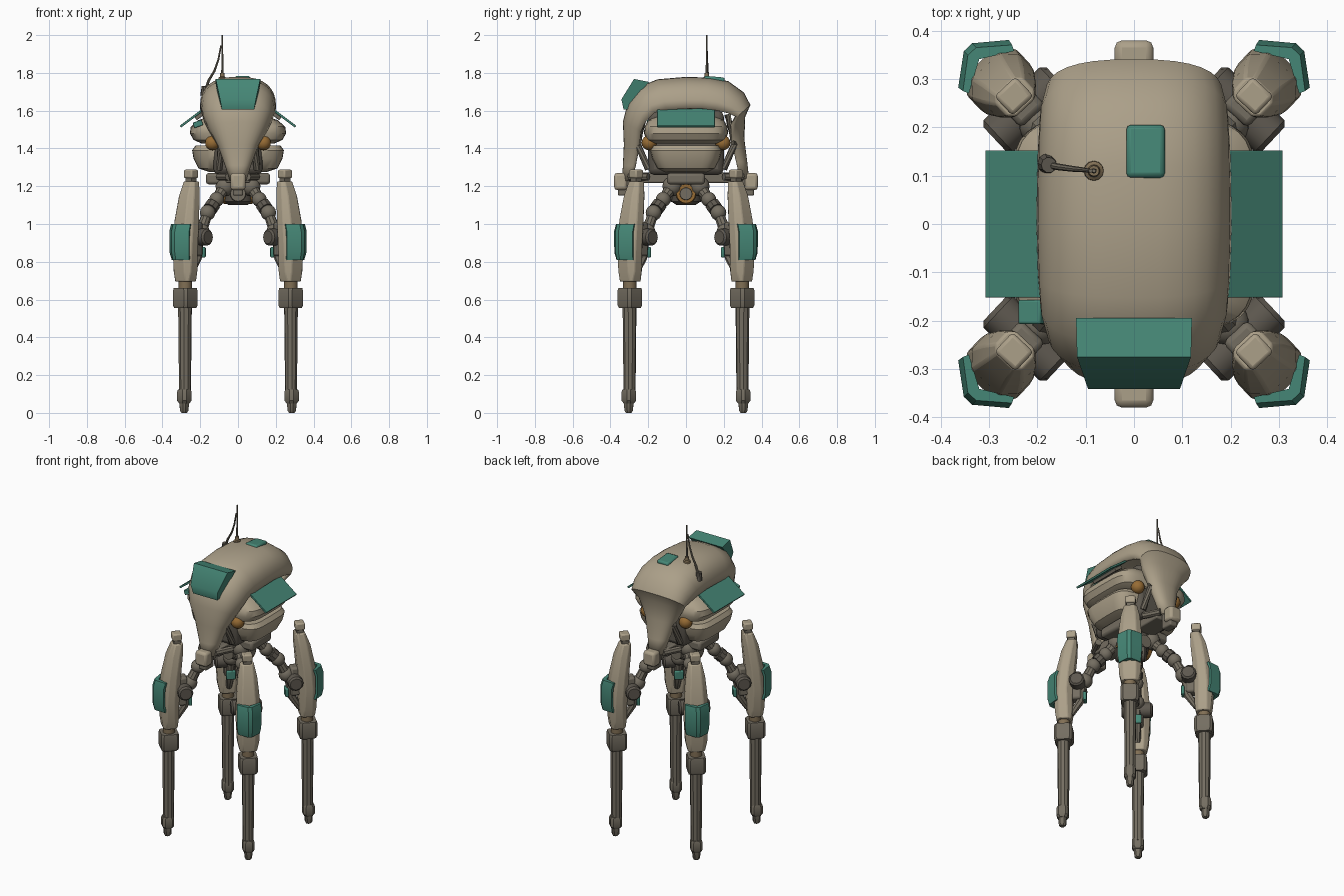
import bpy, bmesh, math
from mathutils import Vector, Matrix

if "Cube" in bpy.data.objects:
    bpy.data.objects.remove(bpy.data.objects["Cube"])


def mat(name, r, g, b):
    m = bpy.data.materials.new(name)
    m.diffuse_color = (r, g, b, 1)
    m.use_nodes = True
    m.node_tree.nodes["Principled BSDF"].inputs["Base Color"].default_value = m.diffuse_color
    return m


CREAM = mat("sand_armour", .41, .35, .25)
GREY = mat("warm_grey_metal", .175, .155, .12)
DARK = mat("dark_metal", .11, .097, .078)
TEAL = mat("teal_plate", .06, .24, .18)
ORANGE = mat("ochre_joint", .31, .15, .035)
TAN = mat("brown_fitting", .22, .16, .09)


def finish(name, bm, m, angle=35, bevel=0, seg=2):
    bmesh.ops.recalc_face_normals(bm, faces=bm.faces)
    me = bpy.data.meshes.new(name)
    bm.to_mesh(me)
    bm.free()
    for p in me.polygons:
        p.use_smooth = True
    me.set_sharp_from_angle(angle=math.radians(angle))
    me.materials.append(m)
    ob = bpy.data.objects.new(name, me)
    bpy.context.collection.objects.link(ob)
    if bevel:
        b = ob.modifiers.new("bevel", "BEVEL")
        b.width, b.segments, b.limit_method = bevel, seg, 'ANGLE'
    return ob


def loft(name, rings, m, closed=True, f=None, **kw):
    bm = bmesh.new()
    vs = [[bm.verts.new(f(p) if f else p) for p in r] for r in rings]
    n = len(rings[0])
    for a, b in zip(vs, vs[1:]):
        for i in range(n if closed else n - 1):
            j = (i + 1) % n
            bm.faces.new((a[i], a[j], b[j], b[i]))
    if closed:
        bm.faces.new(vs[0])
        bm.faces.new(vs[-1])
    return finish(name, bm, m, **kw)


def box(name, c, s, m, rot=(0, 'X'), bevel=0.008, f=None):
    bm = bmesh.new()
    M = Matrix.Translation(c) @ Matrix.Rotation(math.radians(rot[0]), 4, rot[1]) @ Matrix.Diagonal((*s, 1))
    bmesh.ops.create_cube(bm, size=1, matrix=M)
    if f:
        for v in bm.verts:
            v.co = f(v.co)
    return finish(name, bm, m, bevel=bevel)


def tube(name, pts, radii, m, n=12, f=None):
    pts = [Vector(p) for p in pts]
    rings = []
    for i, p in enumerate(pts):
        d = pts[min(i + 1, len(pts) - 1)] - pts[max(i - 1, 0)]
        q = d.to_track_quat('Z', 'Y')
        rings.append([p + q @ Vector((radii[i] * math.cos(k * math.tau / n), radii[i] * math.sin(k * math.tau / n), 0))
                      for k in range(n)])
    return loft(name, rings, m, f=f)


def ball(name, c, r, m, f=None):
    bm = bmesh.new()
    bmesh.ops.create_uvsphere(bm, u_segments=14, v_segments=8, radius=r)
    c = Vector(f(Vector(c)) if f else c)
    bmesh.ops.translate(bm, verts=bm.verts, vec=c)
    return finish(name, bm, m)


def sup(hx, hy, z, e=.42, n=32):
    pw = lambda v: math.copysign(abs(v) ** e, v)
    return [Vector((hx * pw(math.cos(k * math.tau / n)), hy * pw(math.sin(k * math.tau / n)), z)) for k in range(n)]


def octo(r, z, d, w, c):
    a, b = d / 2, w / 2
    return [Vector((r + x, y, z)) for x, y in ((a, b - c), (a - c, b), (c - a, b), (-a, b - c),
                                               (-a, c - b), (c - a, -b), (a - c, -b), (a, c - b))]


# Domed shell with tapering tongues at front and back: y, z, half width, side drop
rows = [(-.33, 1.23, .035, .04), (-.325, 1.31, .06, .06), (-.32, 1.42, .10, .075), (-.325, 1.54, .145, .10),
        (-.30, 1.64, .172, .13), (-.24, 1.72, .185, .15), (-.15, 1.757, .19, .16), (0, 1.77, .193, .16),
        (.12, 1.766, .192, .16), (.22, 1.748, .19, .16), (.30, 1.69, .186, .13), (.332, 1.63, .176, .09),
        (.305, 1.57, .142, .08), (.30, 1.45, .095, .06), (.315, 1.33, .06, .05), (.325, 1.24, .04, .04)]
rings = []
for y, z, w, d in rows:
    way = Vector((0, -.7 * y, min(0, 1.42 - z))).normalized()
    ring = []
    for k in range(17):
        a = math.radians(-90 + k * 180 / 16)
        s = math.copysign(abs(math.sin(a)) ** .77, a)
        ring.append(Vector((w * s, y, z)) + way * d * (1 - max(0, math.cos(a)) ** .77))
    rings.append(ring)
shell = loft("shell", rings, CREAM, closed=False, angle=50)
so = shell.modifiers.new("thickness", "SOLIDIFY")
so.thickness, so.offset = .018, 0

# Body inside the shell
box("body_core", (0, 0, 1.43), (.26, .40, .34), DARK, bevel=.03)
loft("upper_pod", [sup(.19, .18, 1.425), sup(.235, .21, 1.445), sup(.255, .222, 1.48), sup(.25, .22, 1.515),
                   sup(.21, .20, 1.55), sup(.15, .16, 1.57)], CREAM)
loft("lower_pod", [sup(.15, .12, 1.275), sup(.21, .155, 1.295), sup(.235, .18, 1.345), sup(.243, .19, 1.39),
                   sup(.225, .18, 1.415)], CREAM)
box("pod_corner_patch", (-.212, -.182, 1.53), (.05, .05, .03), TEAL, (-20, 'Y'), .004)
box("pelvis_beam", (0, 0, 1.245), (.13, .56, .055), GREY)
box("pelvis_cross_beam", (0, 0, 1.24), (.34, .20, .06), GREY, bevel=.015)
tube("hub", [(0, 0, 1.10), (0, 0, 1.12), (0, 0, 1.19), (0, 0, 1.23)], [.05, .08, .09, .10], DARK, 20)
for s in (-1, 1):
    end = "front" if s < 0 else "back"
    side = "left" if s < 0 else "right"
    tube(end + "_hub_motor", [(0, s * .05, 1.16), (0, s * .105, 1.16)], [.045, .04], GREY, 16)
    tube(side + "_hub_ring", [(s * .06, 0, 1.16), (s * .095, 0, 1.16)], [.055, .05], ORANGE, 16)
    tube(side + "_hub_cap", [(s * .08, 0, 1.16), (s * .105, 0, 1.16)], [.036, .032], GREY, 16)
    # Nose and tail blocks where the tongues end
    box(end + "_tongue_block", (0, s * .345, 1.225), (.08, .07, .09), CREAM, bevel=.015)
    box(end + "_tongue_clamp", (0, s * .32, 1.20), (.055, .08, .10), GREY)
    for t in (-1, 1):
        ball(end + "_shoulder_joint", (t * .135, s * .195, 1.43), .04, ORANGE)
        tube(end + "_brace", [(t * .10, s * .20, 1.25), (t * .05, s * .30, 1.25)], [.02, .02], GREY, 8)
        tube(end + "_strut", [(t * .10, s * .2, 1.29), (t * .09, s * .255, 1.42), (t * .08, s * .22, 1.58)],
             [.018, .018, .018], GREY, 8)

# Teal side skirts
for s in (-1, 1):
    side = "left" if s < 0 else "right"
    box(side + "_skirt_plate", (s * .243, 0, 1.562), (.155, .305, .012), TEAL, (s * 37, 'Y'), .002)
    box(side + "_skirt_bracket", (s * .20, 0, 1.575), (.06, .20, .02), GREY, (s * 37, 'Y'), .003)

# Teal visor over the brow and roof hatch
prof = [(-.195, 1.752, .12), (-.275, 1.768, .118), (-.342, 1.66, .095), (-.33, 1.605, .085),
        (-.29, 1.61, .085), (-.24, 1.70, .11)]
loft("brow_visor", [[Vector((s * w, y, z)) for y, z, w in prof] for s in (-1, 1)], TEAL, angle=65)
box("roof_hatch", (.024, .15, 1.765), (.08, .11, .03), TEAL, (-5, 'X'), .01)

# Antennas
tube("antenna_base", [(-.083, .11, 1.75), (-.083, .11, 1.775), (-.083, .11, 1.78), (-.083, .11, 1.80)],
     [.022, .02, .013, .011], TAN)
tube("antenna_mast", [(-.083, .11, 1.78), (-.083, .11, 2.0)], [.006, .004], GREY, 8)
tube("whip_base", [(-.178, .125, 1.68), (-.176, .122, 1.73)], [.022, .016], DARK, 10)
tube("whip_antenna", [(-.176, .122, 1.70), (-.155, .118, 1.76), (-.125, .114, 1.81), (-.104, .112, 1.87),
                      (-.09, .11, 1.945)], [.007, .007, .006, .005, .004], GREY, 8)

# Four legs, built in (radius, sideways, height) and turned to each corner
ca, sa = math.cos(math.radians(46.8)), math.sin(math.radians(46.8))
for sx in (-1, 1):
    for sy in (-1, 1):
        pre = ("front" if sy < 0 else "back") + ("_left_" if sx < 0 else "_right_")

        def f(p):
            return Vector((sx * (p[0] * ca - p[1] * sa), sy * (p[0] * sa + p[1] * ca), p[2]))

        # Jointed hip arm
        arm = [(.10, 0, 1.20), (.165, 0, 1.13), (.235, 0, 1.06), (.285, 0, .96)]
        tube(pre + "hip_arm", arm, [.036, .027, .027, .032], GREY, 10, f)
        for p, r in zip(arm, (.052, .04, .042, .045)):
            ball(pre + "hip_joint", p, r, GREY, f)
        tube(pre + "hip_collar", [(.19, 0, 1.105), (.215, 0, 1.08)], [.04, .04], DARK, 10, f)
        tube(pre + "thigh_axle", [(.325, -.09, .93), (.325, -.08, .93), (.325, .08, .93), (.325, .09, .93)],
             [.035, .045, .045, .035], DARK, 12, f)
        box(pre + "thigh_mount", (.345, 0, .92), (.08, .07, .18), GREY, f=f, bevel=.012)
        box(pre + "inner_guard", (.285, 0, .85), (.02, .055, .055), TEAL, f=f, bevel=.006)
        tube(pre + "inner_damper", [(.30, 0, .92), (.315, 0, .82), (.365, 0, .74)], [.024, .024, .018], GREY, 8, f)
        # Armoured thigh with cap
        loft(pre + "thigh", [octo(.405, .695, .085, .10, .016), octo(.406, .75, .10, .125, .025),
                             octo(.408, .88, .11, .14, .032), octo(.396, 1.02, .105, .135, .03),
                             octo(.376, 1.15, .09, .11, .024), octo(.360, 1.225, .062, .078, .014)],
             CREAM, f=f, angle=30, bevel=.005)
        box(pre + "thigh_neck", (.363, 0, 1.23), (.04, .045, .06), GREY, f=f, bevel=0)
        box(pre + "thigh_cap", (.363, 0, 1.265), (.055, .06, .045), CREAM, f=f)
        # Bent teal guard on the outer side
        sec = [(.455, -.072), (.502, -.012), (.502, .012), (.455, .072), (.443, .066), (.48, 0), (.443, -.066)]
        loft(pre + "thigh_guard", [[Vector((r + o, t * k, z)) for r, t in sec]
                                   for z, o, k in ((.81, -.01, .88), (.85, 0, .97), (.96, 0, 1), (1.0, -.012, .97))],
             TEAL, f=f, angle=30)
        # Knee, shank and foot
        tube(pre + "knee_collar", [(.408, 0, .64), (.408, 0, .71)], [.036, .036], TAN, 12, f)
        loft(pre + "knee", [octo(.408, z, d, d, .014) for z, d in ((.555, .095), (.57, .106), (.645, .106), (.66, .10))],
             GREY, f=f)
        tube(pre + "shank", [(.41, 0, .10), (.41, 0, .30), (.41, 0, .57)], [.032, .034, .037], GREY, 10, f)
        loft(pre + "ankle", [octo(.415, z, d, d, .014) for z, d in ((.05, .052), (.065, .068), (.112, .068), (.125, .06))],
             GREY, f=f)
        loft(pre + "toe", [octo(.416, z, d, d, .01) for z, d in ((0, .03), (.012, .042), (.06, .046))], GREY, f=f)
